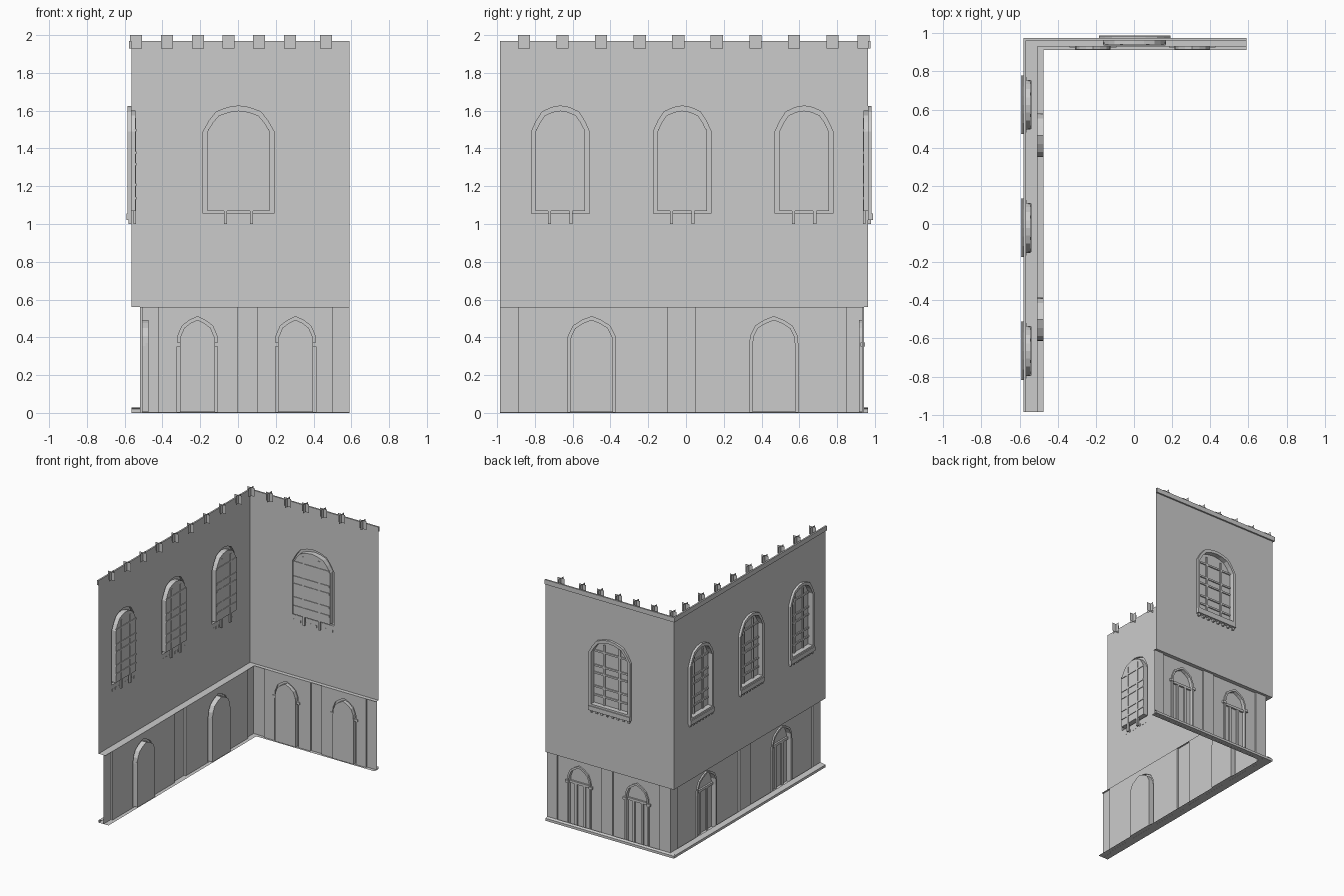
import bpy, bmesh
from mathutils import Vector

if "Cube" in bpy.data.objects:
    bpy.data.objects.remove(bpy.data.objects["Cube"])

# Each wall uses (u along wall, d outward from upper wall face, z up)
def make_frame(axis):
    if axis == 'A':
        return lambda u, d, z: Vector((u, 0.963 + d, z))
    return lambda u, d, z: Vector((-0.565 - d, u, z))

def finish(name, bm):
    me = bpy.data.meshes.new(name)
    bm.to_mesh(me)
    bm.free()
    ob = bpy.data.objects.new(name, me)
    bpy.context.collection.objects.link(ob)
    return ob

def add_box(bm, P, u0, u1, d0, d1, z0, z1):
    vs = [bm.verts.new(P(u, d, z)) for u in (u0, u1) for d in (d0, d1) for z in (z0, z1)]
    fs = [bm.faces.new([vs[i] for i in f]) for f in
          ((0, 1, 3, 2), (4, 6, 7, 5), (0, 4, 5, 1), (2, 3, 7, 6), (0, 2, 6, 4), (1, 5, 7, 3))]
    bmesh.ops.recalc_face_normals(bm, faces=fs)

def boxes(name, P, items):
    bm = bmesh.new()
    for it in items:
        add_box(bm, P, *it)
    return finish(name, bm)

WIN = [(1, 0), (.83, .42), (.63, .77), (.3, .94), (0, 1)]
DOOR = [(1, 0), (.96, .35), (.76, .68), (.4, .87), (0, 1)]

def arch(c, hw, z0, zs, zt, shape):
    right = [(hw * a, zs + (zt - zs) * b) for a, b in shape]
    pts = [(hw, z0)] + right + [(-x, z) for x, z in right[-2::-1]] + [(-hw, z0)]
    return [(c + x, z) for x, z in pts]

def loop_edges(bm, vs):
    return [bm.edges.new((vs[i], vs[(i + 1) % len(vs)])) for i in range(len(vs))]

def pierced_sheet(name, P, u0, u1, z0, z1, d, openings):
    """Flat sheet with openings; each opening is a chain of (outline, depth) rings
    that steps out to a moulding and back in to a closed leaf or pane."""
    bm = bmesh.new()
    out = P(0, 1, 0) - P(0, 0, 0)
    edges = loop_edges(bm, [bm.verts.new(P(u, d, z)) for u, z in
                            ((u0, z0), (u1, z0), (u1, z1), (u0, z1))])
    rings = []
    for chain in openings:
        ring = [[bm.verts.new(P(u, dd, z)) for u, z in pts] for pts, dd in chain]
        edges += loop_edges(bm, ring[0])
        rings.append(ring)
    bmesh.ops.triangle_fill(bm, edges=edges, use_beauty=True, normal=out)
    for ring in rings:
        for a, b in zip(ring, ring[1:]):
            n = len(a)
            for i in range(n):
                j = (i + 1) % n
                bm.faces.new((a[i], a[j], b[j], b[i]))
        bm.faces.new(ring[-1])
    bmesh.ops.recalc_face_normals(bm, faces=bm.faces[:])
    big = max(bm.faces, key=lambda f: f.calc_area())
    if big.normal.dot(out) < 0:
        bmesh.ops.reverse_faces(bm, faces=bm.faces[:])
    return finish(name, bm)

def strip(name, P, profile, z0=None, z1=None, us=None):
    """Open ribbon: vertical over (u,d) points, or along u over (d,z) points."""
    bm = bmesh.new()
    if us is None:
        pairs = [(P(u, d, z0), P(u, d, z1)) for u, d in profile]
    else:
        pairs = [(P(us[0], d, z), P(us[1], d, z)) for d, z in profile]
    vs = [(bm.verts.new(a), bm.verts.new(b)) for a, b in pairs]
    for a, b in zip(vs, vs[1:]):
        bm.faces.new((a[0], b[0], b[1], a[1]))
    out = P(0, 1, 0) - P(0, 0, 0)
    bm.normal_update()
    if sum((f.normal.dot(out) * f.calc_area() for f in bm.faces), 0.0) < 0:
        bmesh.ops.reverse_faces(bm, faces=bm.faces[:])
    return finish(name, bm)

def window(P, c, hw, tag):
    hi = hw - 0.025
    # glazing bars, two of them dropping below the pane
    m = hw * 0.37
    bars = [(c + s * m - .008, c + s * m + .008, -.026, -.012, 1.0, 1.56) for s in (-1, 1)]
    bars += [(c - hi, c + hi, -.027, -.013, z, z + .014) for z in (1.13, 1.2, 1.31, 1.37, 1.49)]
    boxes("window_bars_" + tag, P, bars)
    # sill with small dentils
    sill = [(c - hw, c + hw, 0, .026, 1.02, 1.055)]
    n = 8
    for i in range(n):
        u = c - hw * .9 + i * hw * 1.8 / (n - 1)
        sill.append((u - .008, u + .008, -.002, .016, 1.0, 1.02))
    boxes("window_sill_" + tag, P, sill)

def build_wall(tag, u0, u1, lo0, lo1, dp, dq, dr, wins, whw, panels, doors, dhw, base_in):
    P = make_frame(tag)
    # upper wall with framed arched windows
    chains = []
    for i, c in enumerate(wins):
        o = arch(c, whw, 1.045, 1.49, 1.625, WIN)
        n = arch(c, whw - .022, 1.07, 1.49, 1.6, WIN)
        chains.append([(o, 0), (o, .019), (n, .019), (n, -.022)])
        window(P, c, whw, f"{tag}{i}")
    pierced_sheet("upper_wall_" + tag, P, u0, u1, .56, 1.95, 0, chains)
    # lower storey: pilasters, recessed panels and arched doors
    cur = lo0
    for i, ((a, b), c) in enumerate(zip(panels, doors)):
        strip(f"pilaster_{tag}{i}", P, [(cur, dp), (a, dp), (a, dq)], 0, .56)
        strip(f"panel_return_{tag}{i}", P, [(b, dq), (b, dp)], 0, .56)
        cur = b
        o = arch(c, dhw, .004, .355, .51, DOOR)
        n = arch(c, dhw - .014, .006, .355, .493, DOOR)
        pierced_sheet(f"door_panel_{tag}{i}", P, a, b, 0, .56, dq,
                      [[(o, dq), (o, dq + .012), (n, dq + .012), (n, dr)]])
        # door columns, transom and imposts
        k = dhw * .35
        parts = [(c + s * k - .01, c + s * k + .01, dr, dr + .012, .006, .36) for s in (-1, 1)]
        parts.append((c - dhw + .014, c + dhw - .014, dr, dr + .014, .35, .37))
        if tag == 'A':
            parts += [(c + s * dhw - .015, c + s * dhw + .015, dq - .006, dq + .016, .352, .372)
                      for s in (-1, 1)]
        boxes(f"door_trim_{tag}{i}", P, parts)
    strip(f"pilaster_{tag}_end", P, [(cur, dp), (lo1, dp)], 0, .56)
    # ledge between storeys and base course
    strip("ledge_" + tag, P, [(0, .56), (dq, .56)], us=(u0, u1))
    strip("base_course_" + tag, P, [(base_in, 0.001), (0, 0), (0, .02), (dp, .028)], us=(u0, u1))
    return P

A = build_wall('A', -.565, .59, -.52, .59, -.02, -.032, -.048, [.003], .187,
               [(-.42, 0), (.1, .5)], [-.215, .305], .107, -.05)
B = build_wall('B', -.985, .963, -.985, .943, -.045, -.06, -.09, [-.665, -.02, .625], .153,
               [(-.89, -.095), (.05, .85)], [-.5, .465], .128, -.09)

# cornice
boxes("cornice_A", A, [(-.578, .59, 0, .013, 1.93, 1.968)])
boxes("cornice_B", B, [(-.985, .963, 0, .013, 1.93, 1.968)])

# crossed-plate finials along the parapet
bm = bmesh.new()
spots = [(x, .94) for x in (-.54, -.376, -.212, -.05, .112, .275, .466)]
spots += [(-.54, -.857 + .204 * i) for i in range(9)]
for x, y in spots:
    for dx, dy in ((.032, 0), (0, .032)):
        bm.faces.new([bm.verts.new((x + s * dx, y + s * dy, z))
                      for s, z in ((-1, 1.93), (1, 1.93), (1, 2), (-1, 2))])
finish("parapet_finials", bm)
